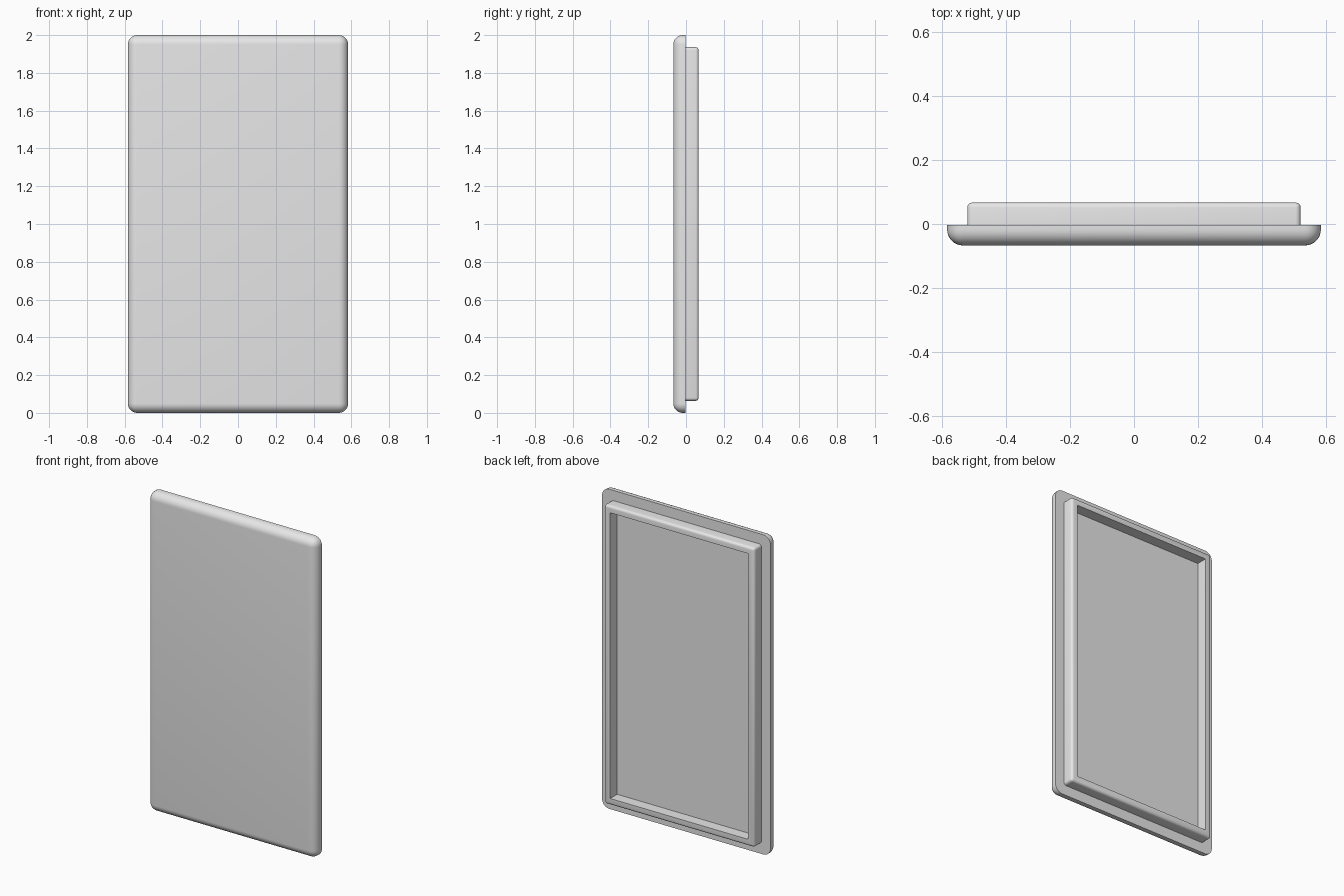
import bpy
import bmesh

cube = bpy.data.objects.get("Cube")
if cube:
    bpy.data.objects.remove(cube, do_unlink=True)

grey = bpy.data.materials.new("light_grey")
grey.use_nodes = True
grey.diffuse_color = (0.8, 0.8, 0.8, 1)
grey.node_tree.nodes["Principled BSDF"].inputs["Base Color"].default_value = (0.8, 0.8, 0.8, 1)


def rounded_slab(name, half_x, z_low, z_high, y_front, y_back, flat_side, radius, segments, wall=0):
    """Box with every edge rounded except those around its flat side (-1 front, 1 back).
    With a wall, the side opposite the flat one is sunk in to leave a frame."""
    bm = bmesh.new()
    bmesh.ops.create_cube(bm, size=1)
    for v in bm.verts:
        v.co.x *= 2 * half_x
        v.co.y = y_back if v.co.y > 0 else y_front
        v.co.z = z_high if v.co.z > 0 else z_low
    flat_y = y_back if flat_side > 0 else y_front
    edges = [e for e in bm.edges if any(abs(v.co.y - flat_y) > 1e-5 for v in e.verts)]
    bmesh.ops.bevel(bm, geom=edges, offset=radius, offset_type='OFFSET',
                    segments=segments, profile=0.5, affect='EDGES')
    if wall:
        bm.normal_update()
        face = max((f for f in bm.faces if f.normal.y * -flat_side > 0.99),
                   key=lambda f: f.calc_area())
        bmesh.ops.inset_region(bm, faces=[face], thickness=wall - radius)
        # Sink the inset face straight down to just above the flat side
        floor = bmesh.ops.extrude_face_region(bm, geom=[face])
        bmesh.ops.delete(bm, geom=[face], context='FACES_ONLY')
        for v in floor["geom"]:
            if isinstance(v, bmesh.types.BMVert):
                v.co.y = flat_y - flat_side * 0.001
    bmesh.ops.recalc_face_normals(bm, faces=bm.faces)
    mesh = bpy.data.meshes.new(name)
    bm.to_mesh(mesh)
    bm.free()
    mesh.materials.append(grey)
    obj = bpy.data.objects.new(name, mesh)
    bpy.context.collection.objects.link(obj)
    bpy.ops.object.select_all(action='DESELECT')
    obj.select_set(True)
    bpy.context.view_layer.objects.active = obj
    bpy.ops.object.shade_smooth_by_angle(angle=0.6)
    return obj


# Front panel, rounded towards the front and flat at the back
rounded_slab("front_panel", 0.583, 0, 2, -0.067, -0.003, 1, 0.05, 8)

# Raised frame on the back, open in the middle
rounded_slab("back_frame", 0.52, 0.064, 1.936, -0.003, 0.067, -1, 0.016, 4, wall=0.053)
